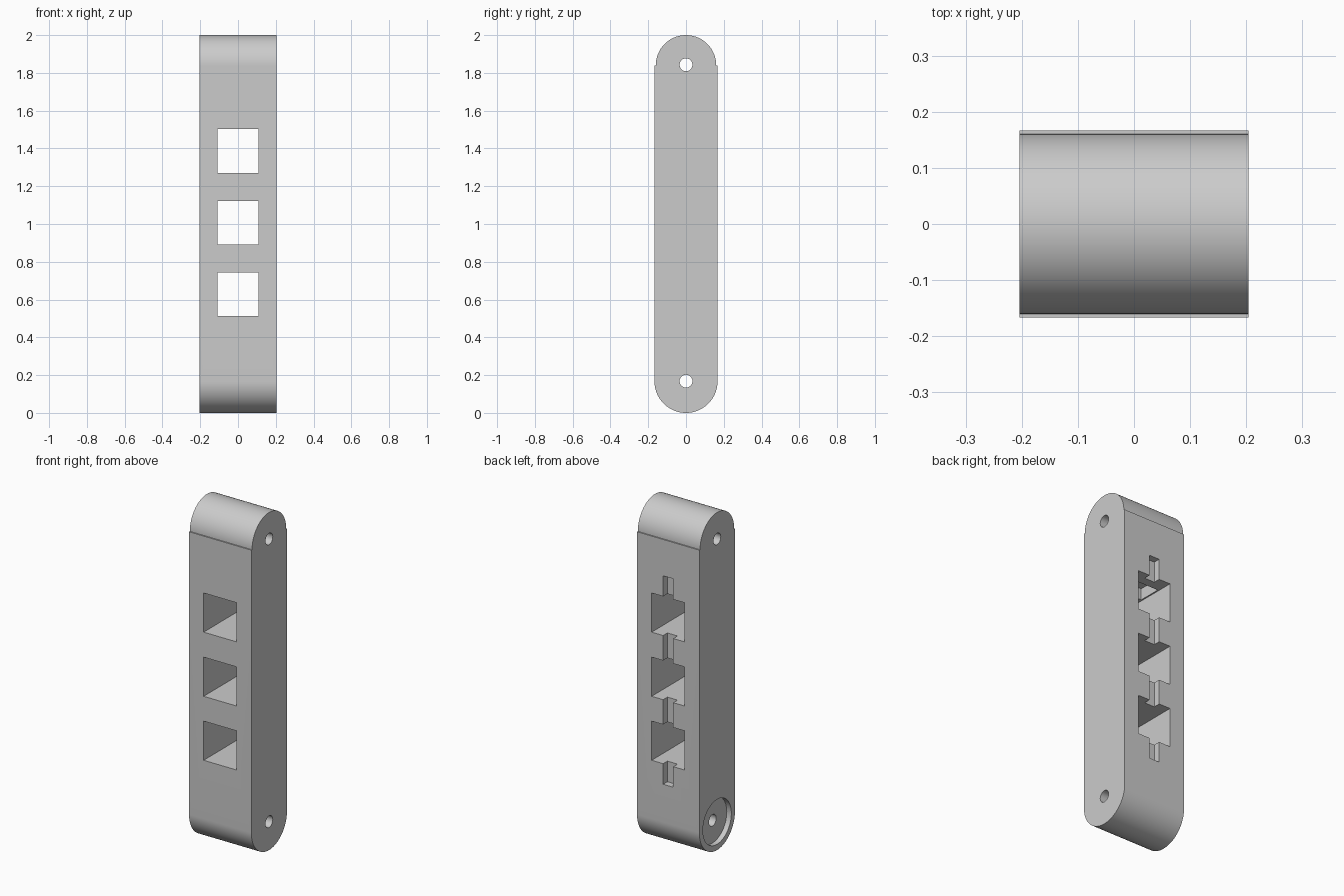
import bpy, bmesh
from math import pi, sin, cos
from mathutils import Matrix

cube = bpy.data.objects.get("Cube")
if cube:
    bpy.data.objects.remove(cube, do_unlink=True)

HALF_X, HALF_Y, TOP_R = 0.204, 0.167, 0.16
LOW_Z, HIGH_Z = HALF_Y, 2 - TOP_R

grey = bpy.data.materials.new("light grey plastic")
GREY = (0.6, 0.6, 0.6, 1)
grey.diffuse_color = GREY
grey.use_nodes = True
grey.node_tree.nodes["Principled BSDF"].inputs["Base Color"].default_value = GREY


def make(name, bm):
    mesh = bpy.data.meshes.new(name)
    bmesh.ops.recalc_face_normals(bm, faces=bm.faces)
    bm.to_mesh(mesh)
    bm.free()
    mesh.materials.append(grey)
    obj = bpy.data.objects.new(name, mesh)
    bpy.context.collection.objects.link(obj)
    return obj


def box(name, x, y, z):
    bm = bmesh.new()
    bmesh.ops.create_cube(bm, size=1)
    for v in bm.verts:
        for i, (low, high) in enumerate((x, y, z)):
            v.co[i] = low if v.co[i] < 0 else high
    return make(name, bm)


def rod(name, radius, z, x0, x1):
    bm = bmesh.new()
    bmesh.ops.create_cone(bm, cap_ends=True, segments=64, radius1=radius,
                          radius2=radius, depth=x1 - x0)
    move = Matrix.Translation(((x0 + x1) / 2, 0, z)) @ Matrix.Rotation(pi / 2, 4, "Y")
    bmesh.ops.transform(bm, matrix=move, verts=bm.verts)
    return make(name, bm)


def arc(radius, z, start, steps=48):
    angles = [start + pi * i / steps for i in range(steps + 1)]
    return [(radius * cos(a), z + radius * sin(a)) for a in angles]


# Rounded bar with a small step under its top end
profile = arc(HALF_Y, LOW_Z, pi) + [(HALF_Y, HIGH_Z)]
profile += arc(TOP_R, HIGH_Z, 0) + [(-HALF_Y, HIGH_Z)]
bm = bmesh.new()
face = bm.faces.new([bm.verts.new((-HALF_X, y, z)) for y, z in profile])
sweep = bmesh.ops.extrude_face_region(bm, geom=[face])
for v in sweep["geom"]:
    if isinstance(v, bmesh.types.BMVert):
        v.co.x = HALF_X
body = make("body", bm)

# Three square windows through the bar
cutters = [box("window_cutter", (-0.108, 0.108), (-0.3, 0.3), (z - 0.116, z + 0.116))
           for z in (0.628, 1.007, 1.387)]
# Shallow slot down the back, and a pocket over the top window
cutters.append(box("slot_cutter", (-0.033, 0.033), (HALF_Y - 0.04, 0.3), (0.39, 1.625)))
cutters.append(box("pocket_cutter", (-0.1, 0.03), (-0.06, 0.075), (1.45, 1.57)))
# Pivot holes at both ends, and a round recess on one side
cutters.append(rod("top_hole_cutter", 0.034, 1.843, -0.4, 0.4))
cutters.append(rod("bottom_hole_cutter", 0.034, 0.168, -0.4, 0.4))
cutters.append(rod("recess_cutter", 0.133, LOW_Z, -0.4, -HALF_X + 0.03))

bpy.context.view_layer.objects.active = body
for cutter in cutters:
    mod = body.modifiers.new("cut", "BOOLEAN")
    mod.operation, mod.solver, mod.object = "DIFFERENCE", "EXACT", cutter
    bpy.ops.object.modifier_apply(modifier=mod.name)
    bpy.data.objects.remove(cutter, do_unlink=True)

bpy.ops.object.select_all(action="DESELECT")
body.select_set(True)
bpy.ops.object.shade_smooth_by_angle(angle=pi / 6)
